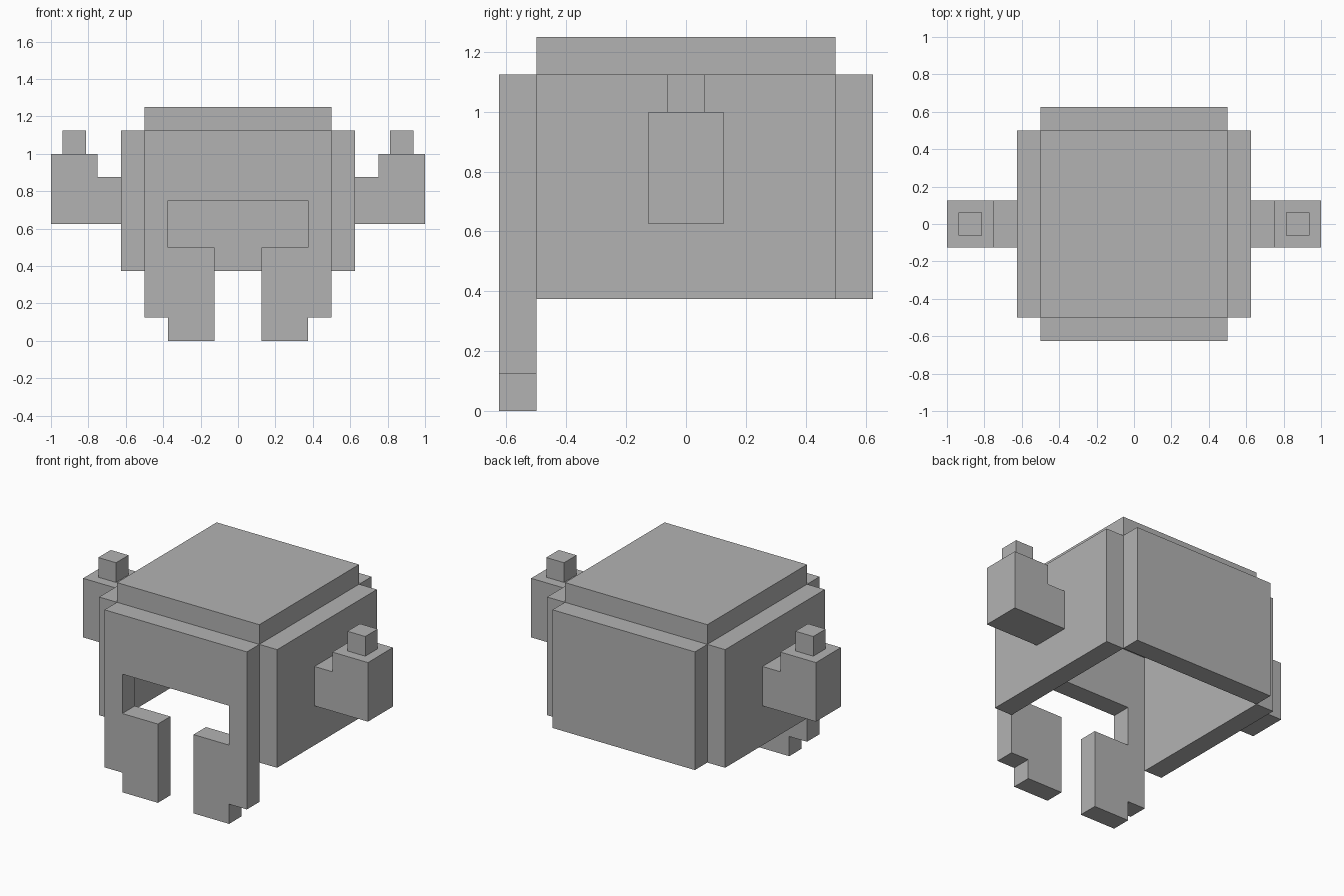
import bpy
import bmesh
from mathutils import Vector

cube = bpy.data.objects.get("Cube")
if cube:
    bpy.data.objects.remove(cube, do_unlink=True)

# Single plain metal grey
grey = bpy.data.materials.new("plain_grey")
grey.use_nodes = True
colour = (0.45, 0.45, 0.45, 1)
grey.diffuse_color = colour
grey.node_tree.nodes["Principled BSDF"].inputs["Base Color"].default_value = colour

U = 0.125  # one block unit


def extrude_profile(name, outline, y0, y1):
    """Extrude an outline of (x, z) block units along y."""
    bm = bmesh.new()
    face = bm.faces.new([bm.verts.new((x * U, y0 * U, z * U)) for x, z in outline])
    moved = bmesh.ops.extrude_face_region(bm, geom=[face])["geom"]
    verts = [v for v in moved if isinstance(v, bmesh.types.BMVert)]
    bmesh.ops.translate(bm, verts=verts, vec=Vector((0, (y1 - y0) * U, 0)))
    bmesh.ops.recalc_face_normals(bm, faces=bm.faces)
    mesh = bpy.data.meshes.new(name)
    bm.to_mesh(mesh)
    bm.free()
    mesh.materials.append(grey)
    obj = bpy.data.objects.new(name, mesh)
    bpy.context.collection.objects.link(obj)
    return obj


def box(name, x0, x1, y0, y1, z0, z1):
    return extrude_profile(name, [(x0, z0), (x1, z0), (x1, z1), (x0, z1)], y0, y1)


# Hollow shell: crown and back, open underneath
box("crown_plate", -4, 4, -4, 4, 9, 10)
box("back_plate", -4, 4, 4, 5, 3, 9)

# Face guard with eye opening, centre slot and stepped cheek pieces
half = [(4, 9), (4, 1), (3, 1), (3, 0), (1, 0), (1, 4), (3, 4), (3, 6)]
extrude_profile("face_guard", half + [(-x, z) for x, z in reversed(half)], -5, -4)

# Side plates and upturned horns
horn = [(5, 5), (8, 5), (8, 8), (6, 8), (6, 7), (5, 7)]
for side, s in (("left", 1), ("right", -1)):
    box(side + "_side_plate", 4 * s, 5 * s, -4, 4, 3, 9)
    extrude_profile(side + "_horn", [(x * s, z) for x, z in horn], -1, 1)
    box(side + "_horn_tip", 6.5 * s, 7.5 * s, -0.5, 0.5, 8, 9)
